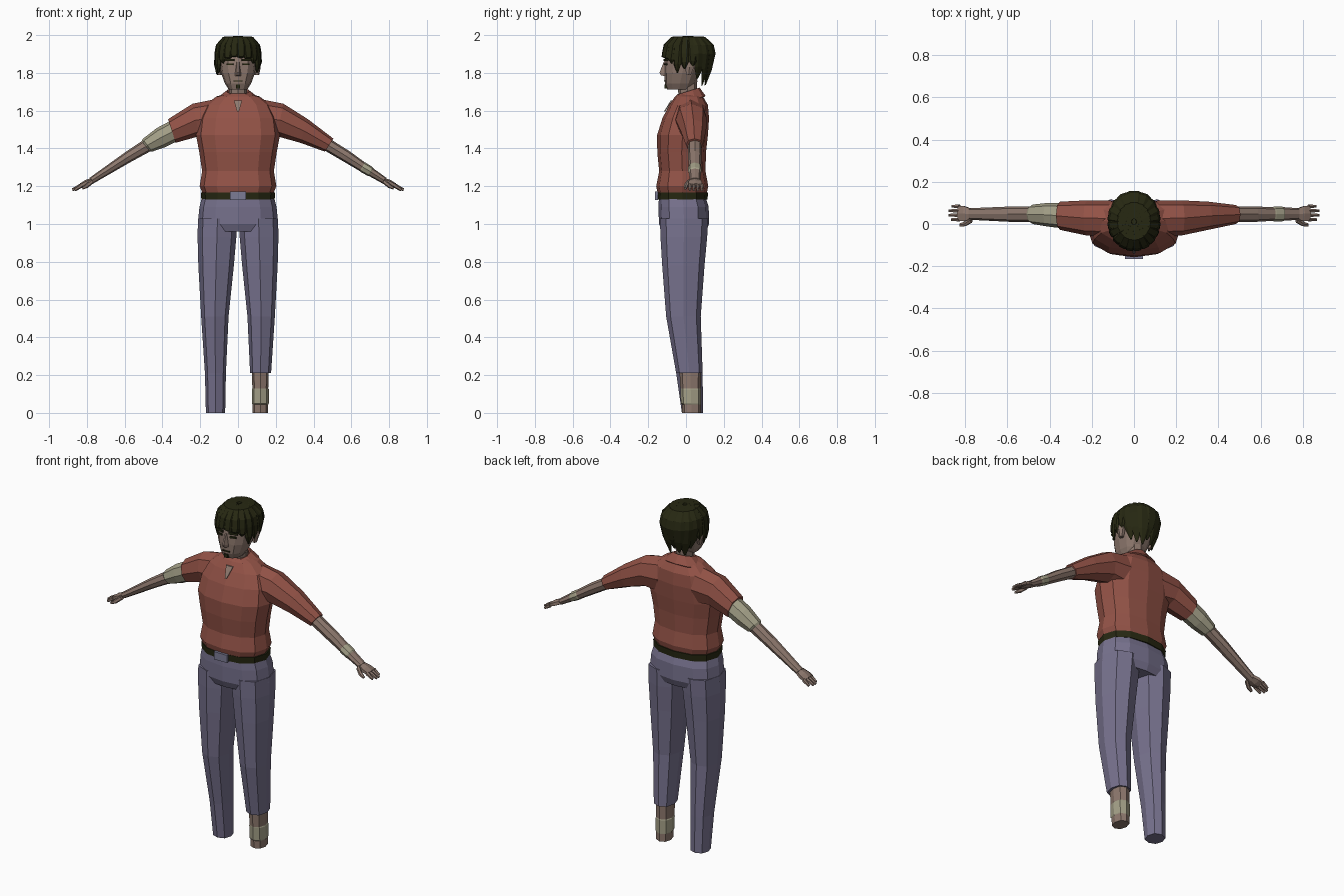
import bpy, bmesh, math
from mathutils import Vector, Matrix


def material(name, r, g, b):
    m = bpy.data.materials.new(name)
    m.diffuse_color = (r, g, b, 1)
    return m


SHIRT = material("brick_red", 0.29, 0.085, 0.062)
TROUSER = material("slate_violet", 0.185, 0.168, 0.27)
SKIN = material("skin_brown", 0.27, 0.19, 0.155)
BANDAGE = material("bandage_beige", 0.37, 0.35, 0.245)
DARK = material("dark_olive", 0.02, 0.021, 0.006)
METAL = material("buckle_grey", 0.2, 0.2, 0.3)


def ring(c, u, v, n=8, p=1.0):
    """Super-ellipse cross-section around c spanned by u and v."""
    c, u, v = Vector(c), Vector(u), Vector(v)
    f = lambda t: math.copysign(abs(t) ** p, t) if abs(t) > 1e-6 else 0.0
    return [c + u * f(math.cos(2 * math.pi * i / n)) + v * f(math.sin(2 * math.pi * i / n)) for i in range(n)]


def level(cx, rx, y0, y1, z, n=8, p=0.85):
    """Horizontal cross-section."""
    return ring((cx, (y0 + y1) / 2, z), (rx, 0, 0), (0, (y1 - y0) / 2, 0), n, p)


def arm_ring(s, xt, zt, xb, zb, y0, y1, n=8):
    """Slanted cross-section from its top and bottom points."""
    return ring((s * (xt + xb) / 2, (y0 + y1) / 2, (zt + zb) / 2),
                (s * (xt - xb) / 2, 0, (zt - zb) / 2), (0, (y1 - y0) / 2, 0), n, 0.9)


def loft(name, rings, mats, closed=True):
    """Skin the rings; mats is one material or one per segment."""
    if not isinstance(mats, list):
        mats = [mats] * (len(rings) - 1)
    slots = list(dict.fromkeys(mats))
    bm = bmesh.new()
    rows = [[bm.verts.new(p) for p in r] for r in rings]
    n = len(rows[0])
    for k, (a, b) in enumerate(zip(rows, rows[1:])):
        for i in range(n if closed else n - 1):
            j = (i + 1) % n
            bm.faces.new((a[i], a[j], b[j], b[i])).material_index = slots.index(mats[k])
    if closed:
        bm.faces.new(rows[0]).material_index = slots.index(mats[0])
        bm.faces.new(rows[-1]).material_index = slots.index(mats[-1])
    bmesh.ops.recalc_face_normals(bm, faces=bm.faces[:])
    me = bpy.data.meshes.new(name)
    bm.to_mesh(me)
    bm.free()
    for m in slots:
        me.materials.append(m)
    ob = bpy.data.objects.new(name, me)
    bpy.context.collection.objects.link(ob)
    return ob


def box(name, c, size, mat, turn=0.0):
    h = [Vector(q) for q in ((-.5, -.5, 0), (.5, -.5, 0), (.5, .5, 0), (-.5, .5, 0))]
    rot = Matrix.Rotation(turn, 3, 'Z')
    rows = [[Vector(c) + rot @ Vector((q.x * size[0], q.y * size[1], k * size[2])) for q in h] for k in (-.5, .5)]
    return loft(name, rows, mat)


# Torso of the shirt
loft("shirt_body", [level(0, *r, 12) for r in (
    (0.185, -0.148, 0.108, 1.155), (0.203, -0.158, 0.118, 1.20), (0.19, -0.142, 0.103, 1.28),
    (0.205, -0.152, 0.106, 1.38), (0.222, -0.153, 0.116, 1.47), (0.21, -0.125, 0.122, 1.56),
    (0.175, -0.088, 0.116, 1.63), (0.115, -0.058, 0.09, 1.675), (0.06, -0.04, 0.07, 1.69))], SHIRT)

# Collar strip, open at the front
rows = [[], [], []]
for i in range(11):
    t = math.radians(-90 + 12 + 336 * i / 10)
    back = (math.sin(t) + 1) / 2
    for row, rx, ry, z0, z1 in ((rows[0], .052, .052, 1.67, 1.705), (rows[1], .06, .06, 1.685, 1.722),
                                (rows[2], .128, .092, 1.625, 1.678)):
        row.append(Vector((rx * math.cos(t), 0.012 + ry * math.sin(t), z0 + (z1 - z0) * back)))
collar = loft("collar", rows, SHIRT, closed=False)
collar.modifiers.new("thickness", 'SOLIDIFY').thickness = 0.008
loft("neck", [level(0, .05, -.045, .06, 1.62), level(0, .046, -.04, .055, 1.68),
              level(0, .048, -.045, .06, 1.76)], SKIN)
loft("neck_opening", [[Vector((x, y - d, z)) for x, y, z in
                       ((-.022, -.073, 1.655), (.022, -.073, 1.655), (.005, -.11, 1.595), (-.005, -.11, 1.595))]
                      for d in (0, .007)], SKIN)

# Belt and buckle
loft("belt", [level(0, .194, -.15, .114, 1.13, 12), level(0, .197, -.153, .117, 1.168, 12)], DARK)
box("buckle", (0, -.157, 1.15), (.085, .016, .045), METAL)

# Trousers: seat and two legs, the right one rolled up
loft("trouser_seat", [level(0, *r, 12, 0.8) for r in (
    (0.19, -.143, .102, 1.145), (0.204, -.146, .12, 1.09), (0.213, -.143, .122, 1.0), (0.2, -.125, .105, .96))], TROUSER)
for side, s in (("left", -1), ("right", 1)):
    legs = [(.005, .212, -.138, .118, 1.03), (.009, .214, -.135, .112, .93), (.022, .21, -.126, .098, .78),
            (.05, .195, -.105, .078, .51), (.064, .175, -.052, .088, .21), (.068, .17, -.022, .09, .0)]
    legs = legs[:-1] if s > 0 else legs
    loft(side + "_trouser_leg", [level(s * (a + b) / 2, (b - a) / 2, *r) for a, b, *r in legs], TROUSER)
loft("bandaged_ankle", [level(.118, *r) for r in (
    (.045, -.035, .08, .23), (.042, -.03, .078, .13), (.045, -.03, .08, .125), (.045, -.027, .08, .05),
    (.042, -.022, .08, .045), (.04, -.02, .08, 0.0))], [SKIN, BANDAGE, BANDAGE, BANDAGE, SKIN])

# Sleeves, forearms and hands
for side, s in (("left", -1), ("right", 1)):
    sleeve = [(.10, 1.665, .12, 1.45, -.06, .112), (.24, 1.637, .205, 1.465, -.055, .112),
              (.37, 1.555, .33, 1.43, -.028, .106)]
    if s > 0:
        sleeve.append((.505, 1.452, .46, 1.383, .0, .09))
    loft(side + "_sleeve", [arm_ring(s, *r) for r in sleeve], SHIRT)
    if s > 0:
        arm = [(.48, 1.455, .44, 1.4, .01, .083), (.59, 1.386, .56, 1.33, .01, .083),
               (.672, 1.326, .645, 1.28, .015, .08), (.677, 1.324, .65, 1.275, .011, .083),
               (.712, 1.302, .69, 1.253, .011, .083), (.717, 1.294, .695, 1.253, .015, .08),
               (.785, 1.245, .77, 1.212, .02, .075)]
        mats = [SKIN, SKIN, BANDAGE, BANDAGE, BANDAGE, SKIN]
    else:
        arm = [(.36, 1.545, .325, 1.437, -.02, .1), (.43, 1.508, .39, 1.405, -.012, .1),
               (.505, 1.45, .455, 1.383, .0, .092), (.51, 1.438, .465, 1.384, .01, .083),
               (.6, 1.378, .565, 1.33, .01, .083), (.785, 1.245, .77, 1.212, .02, .075)]
        mats = [BANDAGE, BANDAGE, BANDAGE, SKIN, SKIN]
    loft(side + "_forearm", [arm_ring(s, *r) for r in arm], mats)
    loft(side + "_palm", [arm_ring(s, *r, 6) for r in (
        (.775, 1.245, .765, 1.217, .02, .075), (.81, 1.232, .80, 1.2, .008, .09),
        (.838, 1.214, .832, 1.193, .012, .09))], SKIN)
    for k, tip in enumerate((.868, .88, .88, .865)):
        y = .021 + .021 * k
        loft(f"{side}_finger_{k + 1}", [arm_ring(s, .832, 1.216, .822, 1.194, y - .01, y + .01, 6),
                                        arm_ring(s, tip, 1.188, tip - .006, 1.174, y - .007, y + .007, 6)], SKIN)
    loft(side + "_thumb", [arm_ring(s, .775, 1.238, .765, 1.216, .005, .035, 6),
                           arm_ring(s, .805, 1.213, .795, 1.192, -.012, .012, 6),
                           arm_ring(s, .828, 1.194, .822, 1.182, -.012, .004, 6)], SKIN)

# Head and face
loft("head", [level(0, *r, 12) for r in (
    (.05, -.1, .03, 1.713), (.07, -.112, .05, 1.745), (.09, -.115, .075, 1.8), (.097, -.114, .1, 1.85),
    (.097, -.108, .112, 1.91), (.075, -.085, .095, 1.96))], SKIN)
loft("nose", [[Vector(p) for p in r] for r in (
    ((-.018, -.105, 1.782), (.018, -.105, 1.782), (.005, -.133, 1.787), (-.005, -.133, 1.787)),
    ((-.018, -.105, 1.798), (.018, -.105, 1.798), (.005, -.14, 1.802), (-.005, -.14, 1.802)),
    ((-.009, -.105, 1.86), (.009, -.105, 1.86), (.004, -.117, 1.86), (-.004, -.117, 1.86)))], SKIN)
box("mouth", (0, -.112, 1.757), (.045, .008, .006), DARK)
box("chin_beard", (0, -.105, 1.728), (.022, .016, .022), DARK)
for side, s in (("left", -1), ("right", 1)):
    box(side + "_eye", (s * .043, -.107, 1.846), (.036, .009, .01), DARK, s * .25)
    box(side + "_eyebrow", (s * .044, -.107, 1.868), (.052, .01, .012), DARK, s * .25)
    loft(side + "_ear", [level(s * .1, .012, .0, .028, 1.79, 6), level(s * .104, .016, -.008, .045, 1.83, 6),
                         level(s * .104, .016, -.005, .045, 1.86, 6)], SKIN)

# Hair: a cap with tapered locks running from the crown
loft("hair_cap", [level(0, *r, 12) for r in (
    (.102, -.112, .13, 1.905), (.102, -.11, .13, 1.945), (.082, -.085, .11, 1.975), (.04, -.05, .07, 1.985))], DARK)


def lock(name, deg, end, wide=1.0, tuck=.9):
    t = math.radians(deg)
    out = Vector((math.cos(t) * .112, math.sin(t) * (.125 if deg > 180 else .135), 0))
    across = Vector((-out.y, out.x, 0)).normalized()
    mid = (1.89 + end) / 2
    rings = []
    for f, z, w, h in ((.1, 1.986, .015, .01), (.6, 1.982, .03, .016), (.92, 1.945, .036, .015),
                       (1.0, 1.9, .036, .014), ((1 + tuck) / 2 + .03, mid, .026, .012), (tuck, end, .004, .004)):
        normal = (out.normalized() * f + Vector((0, 0, 1 - f * .8))).normalized()
        rings.append(ring(Vector((0, .01, z)) + out * f, across * w * wide, normal * h, 6))
    loft(name, rings, DARK)


fringe = ((205, 1.80), (225, 1.85), (243, 1.872), (260, 1.885), (278, 1.878), (297, 1.868), (316, 1.85), (334, 1.80))
for k, (deg, end) in enumerate(fringe):
    lock(f"fringe_lock_{k + 1}", deg, end, .85, 1.0)
for k, (deg, end) in enumerate(((10, 1.83), (170, 1.82), (352, 1.82), (188, 1.79))):
    lock(f"side_lock_{k + 1}", deg, end, .85, 1.0)
for k in range(7):
    lock(f"back_lock_{k + 1}", 30 + 20 * k, (1.77, 1.75, 1.735)[k % 3], 1.2, .72)
